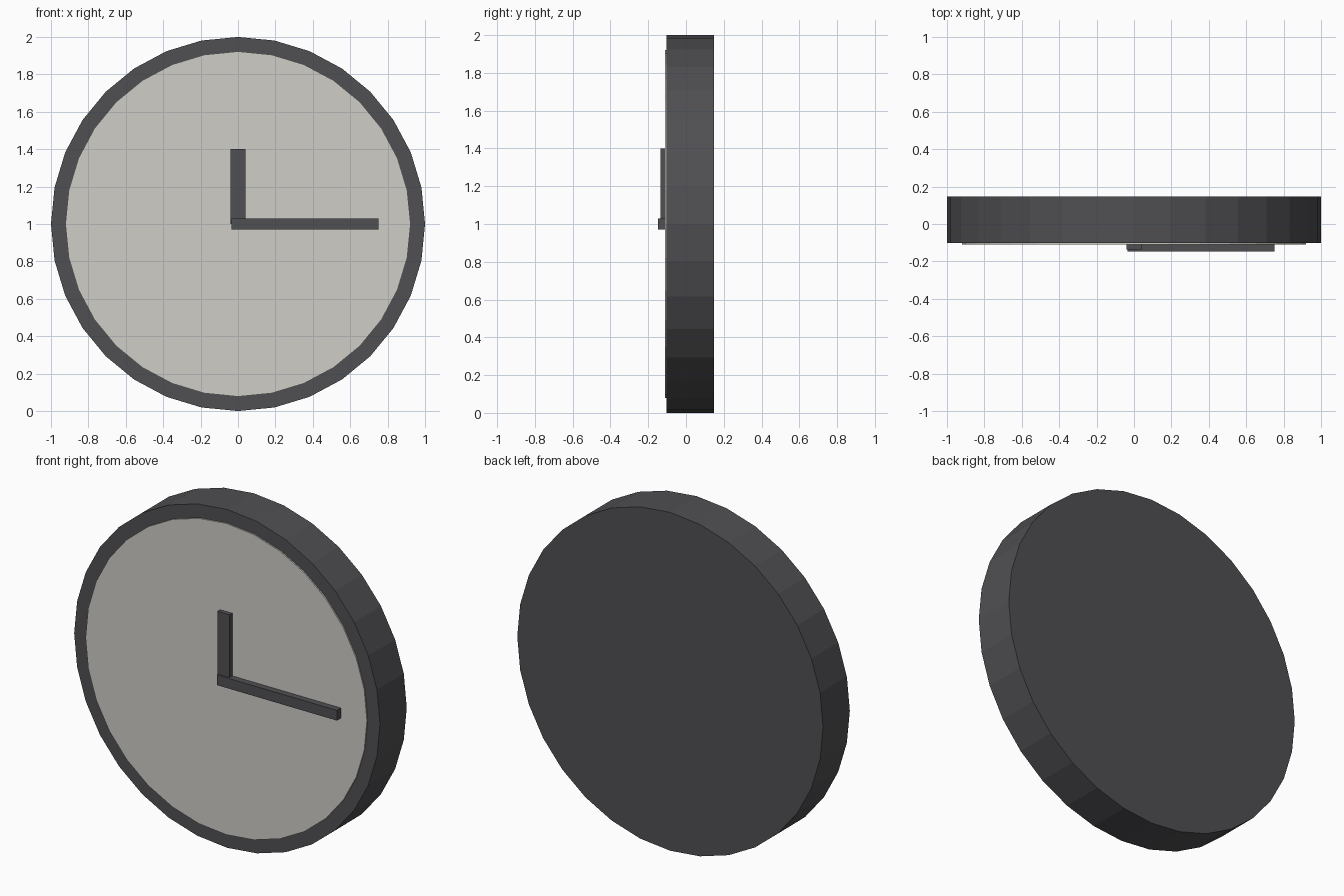
import bpy
from math import pi

cube = bpy.data.objects.get("Cube")
if cube:
    bpy.data.objects.remove(cube, do_unlink=True)


def material(name, colour):
    m = bpy.data.materials.new(name)
    m.use_nodes = True
    m.diffuse_color = colour
    m.node_tree.nodes["Principled BSDF"].inputs["Base Color"].default_value = colour
    return m


charcoal = material("charcoal", (0.08, 0.08, 0.087, 1))
off_white = material("off_white", (0.62, 0.61, 0.57, 1))


def disc(name, radius, front, back, mat):
    """Flat-sided disc facing -y, centred at mid height."""
    bpy.ops.mesh.primitive_cylinder_add(
        vertices=32, radius=radius, depth=back - front,
        location=(0, (front + back) / 2, 1), rotation=(pi / 2, 0, 0))
    finish(name, mat)


def box(name, x, y, z, mat):
    """Box spanning the given ranges."""
    bpy.ops.mesh.primitive_cube_add(
        size=1, location=[sum(r) / 2 for r in (x, y, z)])
    bpy.context.object.scale = [r[1] - r[0] for r in (x, y, z)]
    finish(name, mat)


def finish(name, mat):
    obj = bpy.context.object
    obj.name = name
    obj.data.materials.append(mat)
    bpy.ops.object.transform_apply(location=False, rotation=True, scale=True)


# Case and dial
disc("case", 1, -0.102, 0.148, charcoal)
disc("dial", 0.92, -0.11, -0.09, off_white)

# Hands, the long one lying in front of the short one
box("hour_hand", (-0.04, 0.04), (-0.135, -0.108), (1.0, 1.4), charcoal)
box("minute_hand", (-0.035, 0.75), (-0.148, -0.108), (0.97, 1.03), charcoal)
